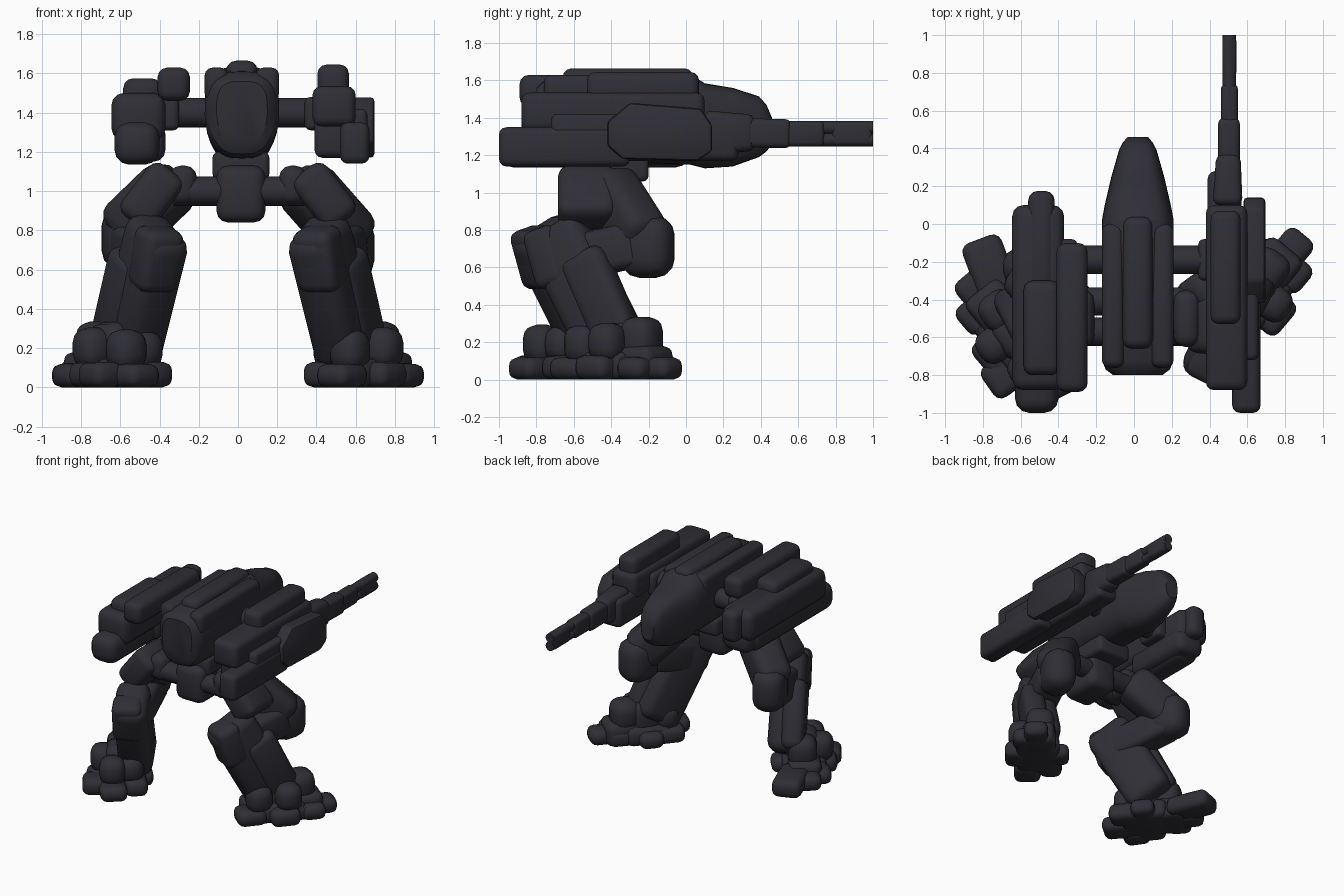
import bpy, bmesh, math
from mathutils import Vector, Matrix

if "Cube" in bpy.data.objects:
    bpy.data.objects.remove(bpy.data.objects["Cube"])

mat = bpy.data.materials.new("dark gunmetal")
mat.diffuse_color = (0.028, 0.028, 0.036, 1)
mat.use_nodes = True
mat.node_tree.nodes["Principled BSDF"].inputs["Base Color"].default_value = mat.diffuse_color


def finish(name, bm):
    bmesh.ops.recalc_face_normals(bm, faces=bm.faces[:])
    me = bpy.data.meshes.new(name)
    bm.to_mesh(me)
    bm.free()
    me.materials.append(mat)
    ob = bpy.data.objects.new(name, me)
    bpy.context.collection.objects.link(ob)
    return ob


def block(name, m, size, bev, taper=1.0):
    """Bevelled cuboid placed by matrix m; the top end may taper."""
    bm = bmesh.new()
    bmesh.ops.create_cube(bm, size=1)
    for v in bm.verts:
        k = taper if v.co.z > 0 else 1
        v.co = Vector((v.co.x * size[0] * k, v.co.y * size[1] * k, v.co.z * size[2]))
    bmesh.ops.bevel(bm, geom=bm.edges[:], offset=min(bev, 0.42 * min(size) * min(taper, 1)),
                    segments=3, profile=0.5, affect='EDGES')
    bm.transform(m)
    return finish(name, bm)


def box(name, lo, hi, bev=0.035, ry=0, rz=0):
    lo, hi = Vector(lo), Vector(hi)
    m = Matrix.Translation((lo + hi) / 2)
    for a, ax in ((rz, 'Z'), (ry, 'Y')):
        m = m @ Matrix.Rotation(math.radians(a), 4, ax)
    return block(name, m, hi - lo, bev)


def lump(name, c, s, rz=0, bev=0.05):
    c, s = Vector(c), Vector(s)
    return box(name, c - s / 2, c + s / 2, bev, rz=rz)


def frame(p, q):
    z = (q - p).normalized()
    x = z.cross(Vector((0, 0, 1)))
    x = x.normalized() if x.length > 1e-4 else Vector((1, 0, 0))
    r = Matrix((x, z.cross(x), z)).transposed().to_4x4()
    return Matrix.Translation((p + q) / 2) @ r


def bar(name, p, q, w, d, bev=0.05, taper=1.0):
    p, q = Vector(p), Vector(q)
    return block(name, frame(p, q), (w, d, (q - p).length), bev, taper)


def tube(name, p, q, r):
    p, q = Vector(p), Vector(q)
    bm = bmesh.new()
    bmesh.ops.create_cone(bm, cap_ends=True, segments=16, radius1=r, radius2=r,
                          depth=(q - p).length, matrix=frame(p, q))
    return finish(name, bm)


def loft(name, cx, stations, n=28, e=0.62):
    """Hull through superellipse sections (y, half width, bottom z, top z)."""
    bm = bmesh.new()
    rings = []
    for y, w, z0, z1 in stations:
        ring = []
        for i in range(n):
            t = 2 * math.pi * i / n
            c, s = math.cos(t), math.sin(t)
            sx = math.copysign(abs(c) ** e, c) * (1 if s > 0 else 1 + 0.22 * s)
            sz = math.copysign(abs(s) ** e, s)
            ring.append(bm.verts.new((cx + w * sx, y, (z0 + z1) / 2 + (z1 - z0) / 2 * sz)))
        rings.append(ring)
    for a, b in zip(rings, rings[1:]):
        for i in range(n):
            bm.faces.new((a[i], a[(i + 1) % n], b[(i + 1) % n], b[i]))
    bm.faces.new(rings[0])
    bm.faces.new(rings[-1])
    return finish(name, bm)


# Hull, spine and shoulders
loft("hull", 0.02, [(-0.8, 0.13, 1.24, 1.56), (-0.77, 0.17, 1.19, 1.59), (-0.72, 0.19, 1.17, 1.61),
                    (0.02, 0.19, 1.15, 1.635), (0.1, 0.175, 1.13, 1.585), (0.25, 0.14, 1.14, 1.56),
                    (0.39, 0.1, 1.19, 1.515), (0.43, 0.08, 1.22, 1.47), (0.46, 0.055, 1.26, 1.4)])
box("hull_spine", (-0.06, -0.66, 1.5), (0.1, 0.04, 1.665), 0.05)
for s in (-1, 1):
    box("hull_shoulder", (0.02 + s * 0.13 - 0.06, -0.76, 1.46), (0.02 + s * 0.13 + 0.06, 0.0, 1.63), 0.04)

# Arm cross bar and pelvis
tube("arm_cross_bar", (-0.48, -0.19, 1.4), (0.5, -0.19, 1.4), 0.075)
box("left_arm_collar", (-0.4, -0.3, 1.31), (-0.3, -0.08, 1.48), 0.03)
box("right_arm_collar", (0.34, -0.3, 1.31), (0.42, -0.08, 1.48), 0.03)
box("waist", (-0.13, -0.6, 1.06), (0.16, -0.2, 1.2), 0.03)
box("pelvis", (-0.11, -0.66, 0.84), (0.14, -0.32, 1.13), 0.06)
for y in (-0.57, -0.41):
    tube("hip_axle", (-0.33, y, 1.0), (0.34, y, 1.0), 0.075)

# Left missile pods
box("left_pod_main", (-0.645, -0.88, 1.26), (-0.37, 0.1, 1.5), 0.06)
box("left_pod_top", (-0.585, -0.8, 1.4), (-0.39, -0.3, 1.575), 0.05)
box("left_pod_front", (-0.56, -0.34, 1.26), (-0.42, 0.175, 1.51), 0.05)
box("left_pod_inner", (-0.41, -0.89, 1.46), (-0.245, -0.1, 1.63), 0.05)
box("left_pod_lower", (-0.63, -1.0, 1.135), (-0.4, 0.02, 1.35), 0.075)
box("left_pod_lower_front", (-0.61, -0.5, 1.15), (-0.37, 0.09, 1.35), 0.06)

# Right cannon
box("cannon_housing", (0.38, -0.88, 1.33), (0.6, 0.1, 1.535), 0.045)
box("cannon_top_pod", (0.405, -0.53, 1.47), (0.565, 0.07, 1.645), 0.045)
box("cannon_lower", (0.39, -0.8, 1.17), (0.57, 0.28, 1.4), 0.04)
box("cannon_rear_block", (0.52, -1.0, 1.14), (0.67, -0.3, 1.35), 0.04)
box("cannon_side_bar", (0.55, -0.72, 1.22), (0.66, 0.0, 1.42), 0.03)
bm = bmesh.new()                       # chamfered side shield
prof = [(-0.42, 1.25), (-0.34, 1.18), (0.06, 1.17), (0.14, 1.22), (0.14, 1.36), (0.08, 1.45), (-0.3, 1.48), (-0.42, 1.38)]
f = bm.faces.new([bm.verts.new((0.58, y, z)) for y, z in prof])
g = bmesh.ops.extrude_face_region(bm, geom=[f])
bmesh.ops.translate(bm, vec=(0.115, 0, 0), verts=[v for v in g["geom"] if isinstance(v, bmesh.types.BMVert)])
bmesh.ops.bevel(bm, geom=bm.edges[:], offset=0.02, segments=2, profile=0.5, affect='EDGES')
finish("cannon_side_shield", bm)
bar("cannon_neck", (0.495, 0.1, 1.32), (0.5, 0.37, 1.32), 0.16, 0.24, 0.04, 0.8)
bar("cannon_sleeve", (0.503, 0.3, 1.32), (0.503, 0.56, 1.315), 0.115, 0.155, 0.03)
bar("barrel_sleeve", (0.505, 0.5, 1.315), (0.505, 0.74, 1.315), 0.09, 0.135, 0.025)
for z in (1.283, 1.348):
    tube("barrel", (0.505, 0.5, z), (0.505, 1.0, z), 0.036)
box("barrel_muzzle", (0.468, 0.78, 1.25), (0.542, 0.995, 1.38), 0.025)


# Legs: s = side, dy = setback of the foot, sy = setback of the shin, k = knee lift
def leg(side, s, dy, sy, k):
    def P(x, y, z):
        return (s * x, y, z)
    n = side + "_"
    bar(n + "thigh", P(0.31, -0.43, 1.06), P(0.6, -0.22 - k, 0.73 + k), 0.26, 0.29, 0.08)
    box(n + "hip_cover", P(0.335 if s > 0 else 0.545, -0.685, 0.81), P(0.545 if s > 0 else 0.335, -0.37, 1.14),
        0.06, ry=s * -38)
    lump(n + "hip_joint", P(0.28, -0.5, 1.03), (0.14, 0.3, 0.2), 0, 0.06)
    bar(n + "knee", P(0.52, -0.34 - k, 0.71 + k), P(0.61, -0.07 - k, 0.71 + k), 0.24, 0.33, 0.1)
    bar(n + "knee_link", P(0.57, -0.24, 0.73), P(0.42, -0.64 - sy, 0.64), 0.22, 0.24, 0.05)
    bar(n + "shin", P(0.4, -0.71 - sy, 0.82), P(0.565, -0.38 - sy, 0.16), 0.25, 0.36, 0.08)
    bar(n + "shin_back_plate", P(0.395, -0.765 - sy, 0.81), P(0.44, -0.68 - sy, 0.5), 0.22, 0.19, 0.05)
    bar(n + "shin_outer_plate", P(0.54, -0.56 - sy, 0.68), P(0.645, -0.36 - sy, 0.22), 0.17, 0.26, 0.06)
    bar(n + "shin_inner_plate", P(0.35, -0.65 - sy, 0.68), P(0.45, -0.44 - sy, 0.3), 0.1, 0.2, 0.03)
    # ankle knuckles
    for x, y, z, r in ((0.48, -0.44, 0.19, 0.18), (0.62, -0.36, 0.2, 0.24), (0.74, -0.42, 0.2, 0.19),
                       (0.71, -0.24, 0.22, 0.21), (0.57, -0.55, 0.19, 0.19)):
        lump(n + "ankle_knuckle", P(x, y - dy, z), (r, r, r * 1.1), s * -35, 0.075)
    # sole and toe lumps
    bar(n + "sole", P(0.5, -0.52 - dy, 0.062), P(0.82, -0.16 - dy, 0.062), 0.3, 0.12, 0.04)
    for x, y, w, d, h in ((0.84, -0.13, 0.18, 0.19, 0.12), (0.74, -0.22, 0.24, 0.24, 0.18),
                          (0.62, -0.37, 0.32, 0.34, 0.15), (0.74, -0.47, 0.18, 0.22, 0.13),
                          (0.45, -0.43, 0.17, 0.22, 0.13), (0.53, -0.6, 0.2, 0.22, 0.12),
                          (0.51, -0.28, 0.18, 0.18, 0.12), (0.85, -0.27, 0.15, 0.18, 0.12)):
        lump(n + "foot_pad", P(x, y - dy, h / 2), (w, d, h), s * -40, 0.05)


leg("right", 1, 0.0, 0.0, 0.0)
leg("left", -1, 0.22, 0.07, 0.05)
# extra toes of the set-back left foot
bar("left_front_toe", (-0.7, -0.4, 0.08), (-0.82, -0.08, 0.07), 0.22, 0.14, 0.05)
lump("left_rear_toe", (-0.7, -0.81, 0.065), (0.18, 0.2, 0.13), 35)

# Smooth shading with crisp edges
for ob in bpy.data.objects:
    ob.select_set(True)
    bpy.context.view_layer.objects.active = ob
bpy.ops.object.shade_smooth_by_angle(angle=math.radians(32))
